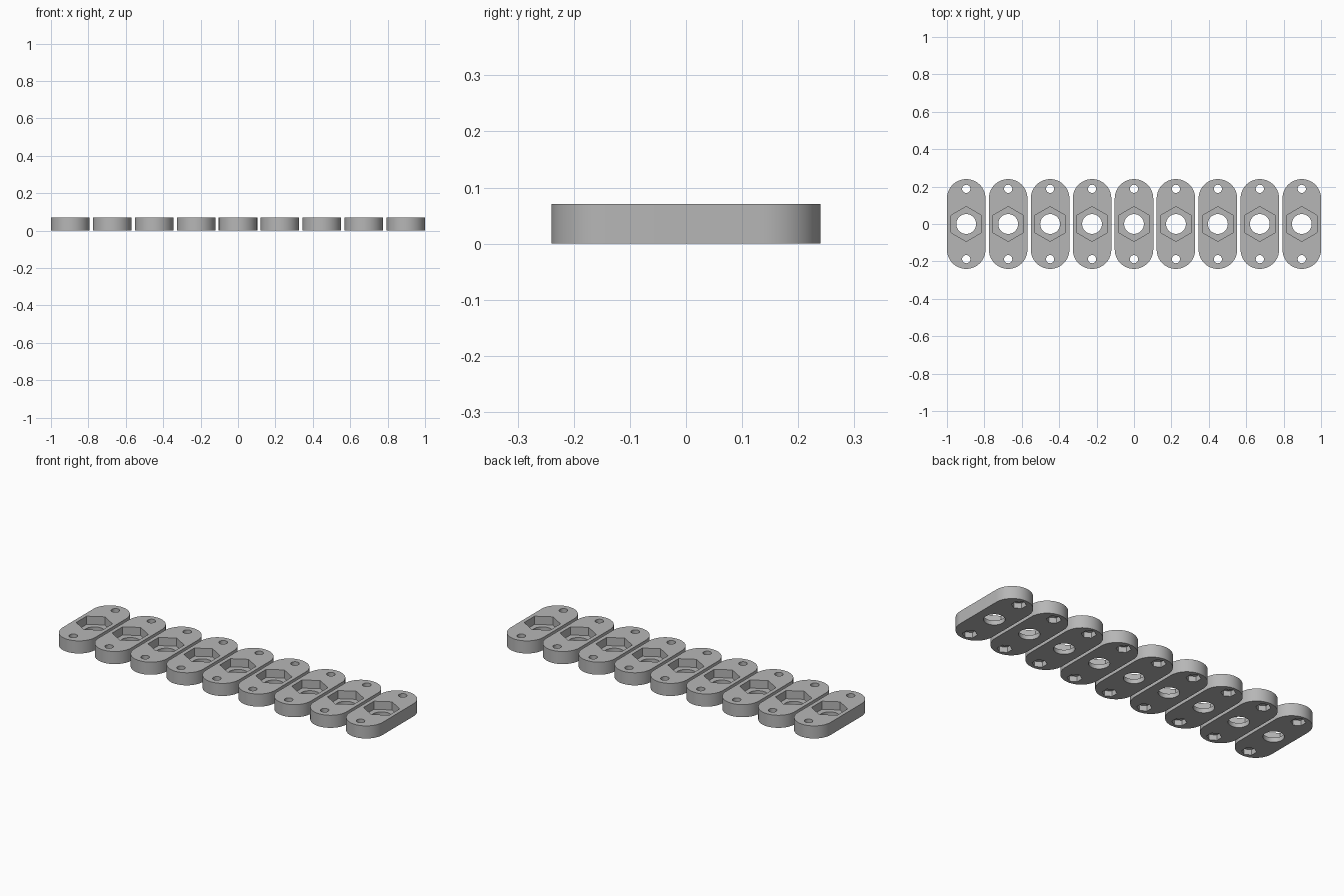
import bpy
import bmesh
from math import cos, sin, pi

cube = bpy.data.objects.get("Cube")
if cube:
    bpy.data.objects.remove(cube, do_unlink=True)

COUNT = 9
WIDTH, LENGTH, HEIGHT = 0.206, 0.48, 0.071
PITCH = (2 - WIDTH) / (COUNT - 1)
BOLT_R, HEAD_R, HEAD_FLOOR = 0.053, 0.093, 0.025
SCREW_R, NUT_R, NUT_DEPTH, SCREW_Y = 0.022, 0.038, 0.03, 0.188

grey = bpy.data.materials.new("plain grey")
grey.use_nodes = True
colour = (0.47, 0.47, 0.47, 1)
grey.diffuse_color = colour
grey.node_tree.nodes["Principled BSDF"].inputs["Base Color"].default_value = colour


def polygon(radius, sides, y=0.0):
    """Regular polygon with one corner pointing along y."""
    angles = [pi / 2 + 2 * pi * i / sides for i in range(sides)]
    return [(radius * cos(a), y + radius * sin(a)) for a in angles]


def capsule(width, length, steps=32):
    """Straight-sided outline with half-round ends."""
    r = width / 2
    points = []
    for end in (1, -1):
        for i in range(steps + 1):
            a = pi * i / steps
            points.append((end * r * cos(a), end * (length / 2 - r + r * sin(a))))
    return points


bm = bmesh.new()


def ring(points, z):
    verts = [bm.verts.new((x, y, z)) for x, y in points]
    return [bm.edges.new((v, verts[(i + 1) % len(verts)])) for i, v in enumerate(verts)], verts


def wall(points, low, high):
    """Upright wall along an outline; returns its lower and upper edges."""
    low_edges, a = ring(points, low)
    high_edges, b = ring(points, high)
    for i in range(len(a)):
        j = (i + 1) % len(a)
        bm.faces.new((a[i], a[j], b[j], b[i]))
    return low_edges, high_edges


def flat(*loops):
    """Flat face between an outline and the holes in it."""
    edges = [e for loop in loops for e in loop]
    bmesh.ops.triangle_fill(bm, edges=edges, use_beauty=True, normal=(0, 0, 1))


# Outer body, with the bolt hole below its hexagonal head pocket
body_low, body_high = wall(capsule(WIDTH, LENGTH), 0, HEIGHT)
bolt_low, bolt_high = wall(polygon(BOLT_R, 48), 0, HEAD_FLOOR)
head_low, head_high = wall(polygon(HEAD_R, 6), HEAD_FLOOR, HEIGHT)
flat(head_low, bolt_high)
top, bottom = [body_high, head_high], [body_low, bolt_low]

# Screw hole at each end, with a hexagonal nut pocket underneath
for y in (-SCREW_Y, SCREW_Y):
    nut_low, nut_high = wall(polygon(NUT_R, 6, y), 0, NUT_DEPTH)
    screw_low, screw_high = wall(polygon(SCREW_R, 32, y), NUT_DEPTH, HEIGHT)
    flat(nut_high, screw_low)
    top.append(screw_high)
    bottom.append(nut_low)

flat(*top)
flat(*bottom)
bmesh.ops.recalc_face_normals(bm, faces=bm.faces[:])

mesh = bpy.data.meshes.new("mounting_plate")
bm.to_mesh(mesh)
bm.free()
mesh.materials.append(grey)

# Row of identical plates sharing one mesh
plates = []
for i in range(COUNT):
    plate = bpy.data.objects.new(f"mounting_plate_{i + 1}", mesh)
    plate.location.x = (i - (COUNT - 1) / 2) * PITCH
    bpy.context.collection.objects.link(plate)
    plates.append(plate)

# Smooth curved walls, sharp rims and pocket corners
bpy.ops.object.select_all(action="DESELECT")
plates[0].select_set(True)
bpy.context.view_layer.objects.active = plates[0]
bpy.ops.object.shade_smooth_by_angle(angle=pi / 6)
